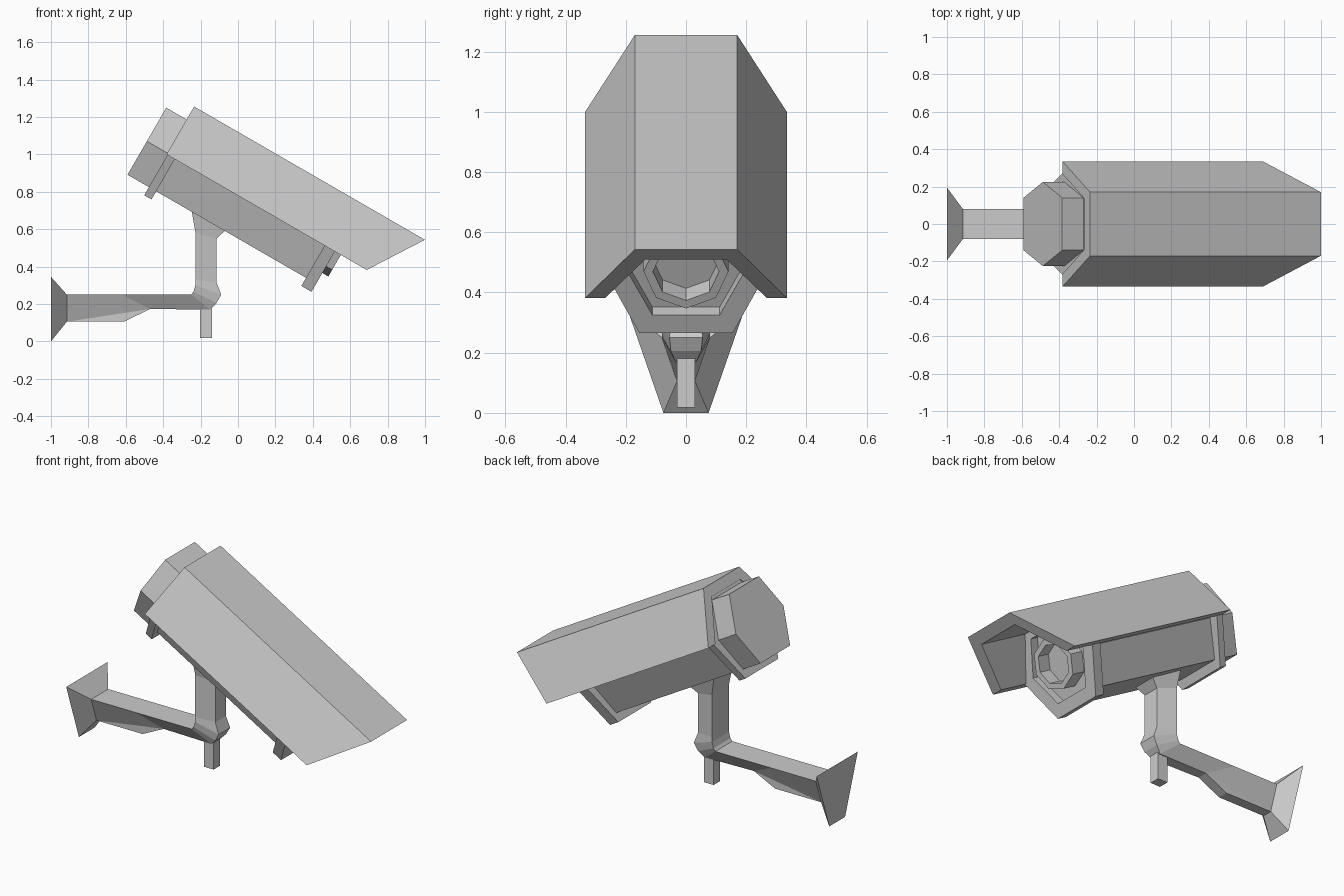
import bpy, bmesh, math
from mathutils import Vector

if "Cube" in bpy.data.objects:
    bpy.data.objects.remove(bpy.data.objects["Cube"])

C, S = math.cos(math.radians(30)), 0.5
AXIS_T = 0.683  # height of the housing axis in tilted space


def tilt(s, y, t):
    """Tilted camera space (along, across, up) to world."""
    return Vector((s * C + t * S, y, -s * S + t * C))


def loft(name, rings, closed=False):
    """Skin a list of equal-length point rings, capping the ends unless closed."""
    bm = bmesh.new()
    vs = [[bm.verts.new(p) for p in r] for r in rings]
    n = len(rings[0])
    pairs = list(zip(vs, vs[1:]))
    if closed:
        pairs.append((vs[-1], vs[0]))
    for a, b in pairs:
        for i in range(n):
            j = (i + 1) % n
            bm.faces.new((a[i], a[j], b[j], b[i]))
    if not closed:
        bm.faces.new(vs[0])
        bm.faces.new(vs[-1])
    bmesh.ops.recalc_face_normals(bm, faces=bm.faces)
    me = bpy.data.meshes.new(name)
    bm.to_mesh(me)
    bm.free()
    ob = bpy.data.objects.new(name, me)
    bpy.context.collection.objects.link(ob)
    return ob


def hexagon(s, flat, mid, half):
    pts = [(flat, half), (mid, 0), (flat, -half), (-flat, -half), (-mid, 0), (-flat, half)]
    return [tilt(s, y, AXIS_T + t) for y, t in pts]


def octagon(s, r):
    return [tilt(s, r * math.sin(k * math.pi / 4), AXIS_T + r * math.cos(k * math.pi / 4))
            for k in range(8)]


# Housing with rear cap, and the collars at both ends
CORE, COLLAR, RECESS = (0.14, 0.225, 0.207), (0.155, 0.28, 0.257), (0.112, 0.205, 0.187)
loft("housing", [hexagon(-0.957, *CORE), hexagon(0.15, *CORE)])
loft("rear_collar", [hexagon(-0.825, *COLLAR), hexagon(-0.78, *COLLAR)])
loft("front_collar", [hexagon(0.145, *COLLAR), hexagon(0.208, *COLLAR),
                      hexagon(0.208, *RECESS), hexagon(0.155, *RECESS)])

# Lens tube with recessed glass
loft("lens_tube", [octagon(0.15, 0.141), octagon(0.245, 0.141),
                   octagon(0.245, 0.11), octagon(0.165, 0.11)])

# Sun hood: thick folded sheet, front end cut on a slant
HOOD = [(0.335, 0.675), (0.17, 0.97), (-0.17, 0.97), (-0.335, 0.675),
        (-0.268, 0.675), (-0.136, 0.908), (0.136, 0.908), (0.268, 0.675)]
loft("sun_hood", [[tilt(-0.831, y, t) for y, t in HOOD],
                  [tilt(0.594 - (0.97 - t) * 0.64, y, t) for y, t in HOOD]])

# Bracket: wall flare, arm, elbow and post as one sweep
# outer x, z, half width, inner x, z, half width
PATH = [(-1.0, 0.345, 0.195, -1.0, 0.0, 0.075),
        (-0.915, 0.25, 0.08, -0.915, 0.105, 0.03),
        (-0.62, 0.25, 0.08, -0.47, 0.173, 0.03),
        (-0.25, 0.25, 0.08, -0.15, 0.17, 0.035),
        (-0.238, 0.265, 0.08, -0.115, 0.205, 0.05),
        (-0.228, 0.30, 0.08, -0.09, 0.25, 0.055),
        (-0.227, 0.33, 0.08, -0.115, 0.315, 0.05),
        (-0.227, 0.58, 0.08, -0.115, 0.55, 0.05),
        (-0.25, 0.71, 0.09, -0.06, 0.60, 0.075)]
bracket = loft("wall_bracket", [[Vector((ax, aw, az)), Vector((ax, -aw, az)),
                                 Vector((bx, -bw, bz)), Vector((bx, bw, bz))]
                                for ax, az, aw, bx, bz, bw in PATH])

# Rib under the arm
RIB = [(-0.92, 0.105), (-0.61, 0.105), (-0.47, 0.173), (-0.6, 0.19), (-0.92, 0.14)]
loft("arm_rib", [[Vector((x, y, z)) for x, z in RIB] for y in (-0.03, 0.03)])

# Square peg below the elbow
loft("elbow_peg", [[Vector((-0.172 + dx, dy, z)) for dx, dy in
                    ((-0.032, -0.03), (0.032, -0.03), (0.032, 0.03), (-0.032, 0.03))]
                   for z in (0.018, 0.2)])
